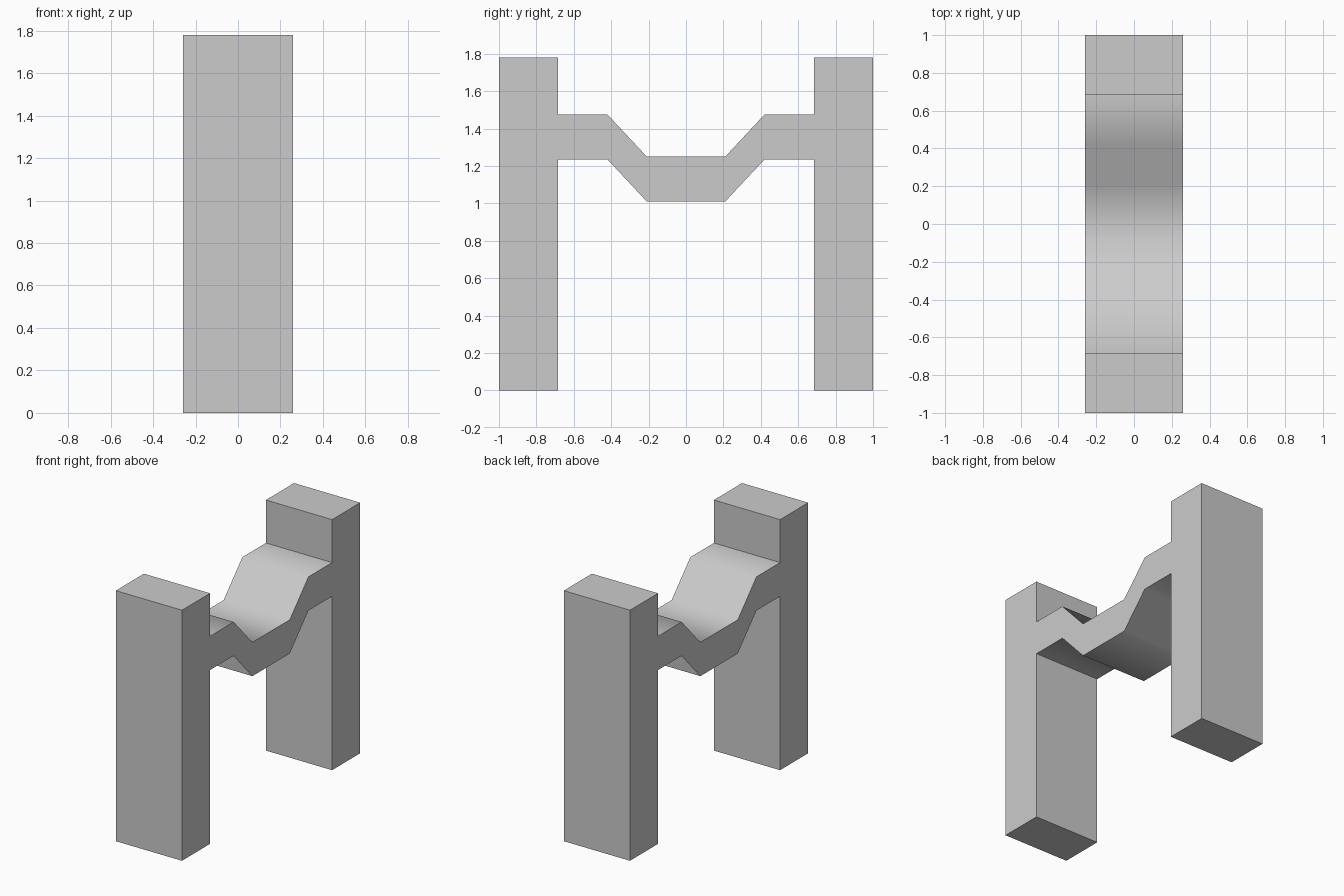
import bpy, bmesh, math

if "Cube" in bpy.data.objects:
    bpy.data.objects.remove(bpy.data.objects["Cube"])

HALF_WIDTH = 0.26

# Right half of the side outline (y, z): dipped bridge, then post
half = [(0.21, 1.01), (0.42, 1.235), (0.685, 1.235), (0.685, 0), (1, 0),
        (1, 1.78), (0.685, 1.78), (0.685, 1.475), (0.42, 1.475), (0.21, 1.25)]
outline = half + [(-y, z) for y, z in reversed(half)]

# Two posts and bridge: one solid extruded across the width
bm = bmesh.new()
face = bm.faces.new([bm.verts.new((-HALF_WIDTH, y, z)) for y, z in outline])
ext = bmesh.ops.extrude_face_region(bm, geom=[face], use_keep_orig=True)
moved = [g for g in ext["geom"] if isinstance(g, bmesh.types.BMVert)]
bmesh.ops.translate(bm, verts=moved, vec=(2 * HALF_WIDTH, 0, 0))
bmesh.ops.recalc_face_normals(bm, faces=bm.faces)

mesh = bpy.data.meshes.new("posts_with_bridge")
bm.to_mesh(mesh)
bm.free()
obj = bpy.data.objects.new("posts_with_bridge", mesh)
bpy.context.collection.objects.link(obj)

# Smooth the bridge bends, keep the square corners sharp
bpy.context.view_layer.objects.active = obj
obj.select_set(True)
bpy.ops.object.shade_smooth_by_angle(angle=math.radians(60))
